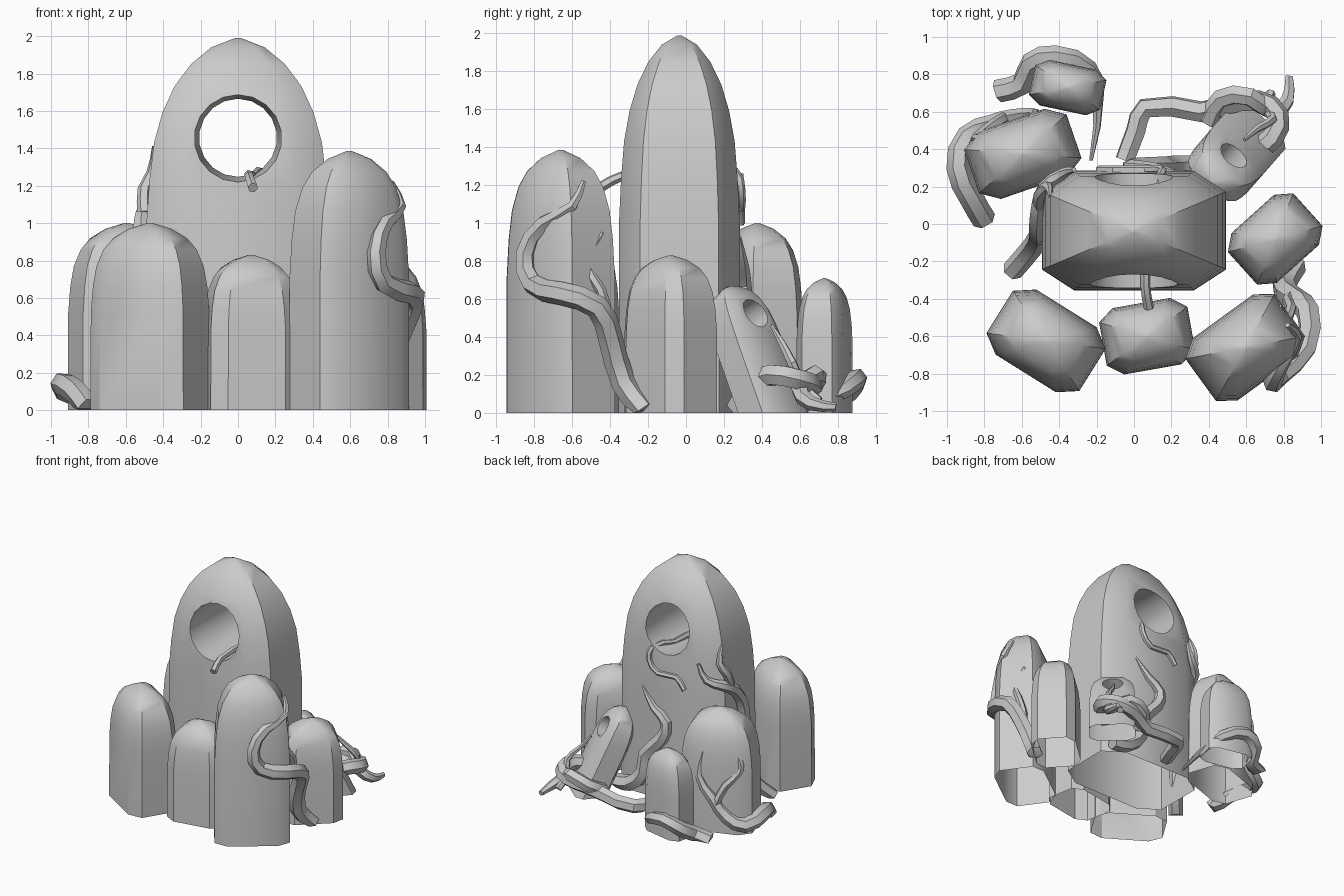
import bpy, bmesh, math
from mathutils import Matrix

if "Cube" in bpy.data.objects:
    bpy.data.objects.remove(bpy.data.objects["Cube"])

# height fraction, width fraction
TALL = [(0, 1), (.5, .995), (.62, .96), (.72, .91), (.8, .82), (.87, .69), (.93, .51), (.975, .29), (1, .03)]
BLUNT = [(0, 1), (.52, .995), (.66, .96), (.77, .9), (.86, .78), (.92, .62), (.97, .36), (1, .05)]


def select_only(ob):
    bpy.ops.object.select_all(action='DESELECT')
    ob.select_set(True)
    bpy.context.view_layer.objects.active = ob


def smooth(ob, angle=35):
    select_only(ob)
    bpy.ops.object.shade_smooth_by_angle(angle=math.radians(angle))


def stone(name, x, y, w, d, h, rot=0, profile=BLUNT, lean=0, hole=None, c=.65):
    """Eight-sided hollow standing stone, domed top, open base, optional lean and round hole."""
    a, b = w / 2, d / 2
    plan = [(c, -1), (1, -c), (1, c), (c, 1), (-c, 1), (-1, c), (-1, -c), (-c, -1)]
    bm = bmesh.new()
    rings = []
    for t, s in profile:
        z = t * h if t or not lean else -.2
        rings.append([bm.verts.new((px * a * s, py * b * s, z)) for px, py in plan])
    bm.faces.new(rings[0][::-1])
    bm.faces.new(rings[-1])
    for lo, hi in zip(rings, rings[1:]):
        for i in range(8):
            j = (i + 1) % 8
            bm.faces.new((lo[i], lo[j], hi[j], hi[i]))
    me = bpy.data.meshes.new(name)
    bm.to_mesh(me)
    bm.free()
    ob = bpy.data.objects.new(name, me)
    bpy.context.collection.objects.link(ob)

    # round window cut through the stone, slightly narrower at the back
    if hole:
        z, r, taper = hole
        bpy.ops.mesh.primitive_cone_add(vertices=18, radius1=r - taper, radius2=r + taper, depth=2,
                                        location=(0, 0, z), rotation=(math.pi / 2, 0, 0))
        cutter = bpy.context.object
        cutter.hide_render = True
        select_only(ob)
        mod = ob.modifiers.new("hole", 'BOOLEAN')
        mod.operation = 'DIFFERENCE'
        mod.object = cutter
        bpy.ops.object.modifier_apply(modifier=mod.name)
        bpy.data.objects.remove(cutter)

    # placement, ground trim for leaning stones, open base
    me.transform(Matrix.Translation((x, y, 0)) @ Matrix.Rotation(math.radians(rot), 4, 'Z')
                 @ Matrix.Rotation(math.radians(lean), 4, 'X'))
    bm = bmesh.new()
    bm.from_mesh(me)
    if lean:
        bmesh.ops.bisect_plane(bm, geom=bm.verts[:] + bm.edges[:] + bm.faces[:],
                               plane_co=(0, 0, 0), plane_no=(0, 0, 1), clear_inner=True)
    base = [f for f in bm.faces if all(v.co.z < .001 for v in f.verts)]
    bmesh.ops.delete(bm, geom=base, context='FACES_ONLY')
    bm.to_mesh(me)
    bm.free()
    smooth(ob)


def vine(name, pts, r0, r1=.01):
    """Tapered faceted tube along a path, thick root to thin tip."""
    cu = bpy.data.curves.new(name, 'CURVE')
    cu.dimensions = '3D'
    cu.bevel_depth = 1
    cu.bevel_resolution = 1
    cu.use_fill_caps = True
    cu.resolution_u = 2
    sp = cu.splines.new('BEZIER')
    sp.bezier_points.add(len(pts) - 1)
    for i, (bp, p) in enumerate(zip(sp.bezier_points, pts)):
        bp.co = p
        bp.handle_left_type = bp.handle_right_type = 'AUTO'
        f = i / (len(pts) - 1)
        bp.radius = r0 + (r1 - r0) * f ** 3
    ob = bpy.data.objects.new(name, cu)
    bpy.context.collection.objects.link(ob)
    select_only(ob)
    bpy.ops.object.convert(target='MESH')
    ob = bpy.context.object
    for v in ob.data.vertices:
        v.co.z = max(v.co.z, 0)
    smooth(ob)


# stones
stone("main_stone", 0, -.035, .985, .64, 1.99, profile=TALL, hole=(1.455, .221, .045))
stone("front_left_stone", -.47, -.625, .585, .41, 1.0, -32)
stone("front_centre_stone", .07, -.6, .48, .36, .83, 10)
stone("front_right_stone", .595, -.66, .59, .41, 1.385, 36, c=.68)
stone("right_stone", .755, -.08, .47, .36, .83, 42)
stone("back_left_stone", -.595, .375, .58, .38, 1.0, 19)
stone("small_back_stone", -.355, .73, .39, .25, .71, -12)
stone("leaning_stone", .615, .46, .37, .24, .735, -41, lean=25, hole=(.53, .085, .01))

# vine climbing the front right stone
vine("front_right_vine", [(.86, -.22, .01), (.8, -.33, .16), (.86, -.4, .4), (.93, -.47, .56), (.92, -.66, .63),
                          (.78, -.81, .68), (.74, -.85, .84), (.79, -.75, 1.0), (.87, -.6, 1.09),
                          (.82, -.54, 1.22)], .066, .014)
vine("front_right_tendril", [(.85, -.37, .36), (.82, -.41, .5), (.84, -.45, .65), (.81, -.52, .78),
                             (.8, -.49, .86), (.78, -.44, .95)], .03)

# vines on the back and left of the main stone
vine("main_back_vine", [(.46, .28, .04), (.32, .3, .07), (.19, .3, .2), (.17, .3, .36), (.02, .3, .53),
                        (-.02, .3, .68), (.1, .3, .78), (.22, .28, .93)], .066)
vine("main_left_vine", [(-.65, -.25, .01), (-.54, -.12, .18), (-.51, -.06, .5), (-.51, -.05, .8), (-.51, .06, 1.0),
                        (-.48, .19, 1.08), (-.38, .27, 1.13), (-.32, .29, 1.26)], .058, .014)
vine("main_left_tendril", [(-.5, .1, 1.05), (-.5, .16, 1.18), (-.46, .2, 1.27), (-.45, .15, 1.41)], .038)
vine("window_vine", [(-.19, .29, 1.0), (-.11, .29, 1.09), (.06, .29, 1.08), (.15, .29, 1.18), (.14, .26, 1.27),
                     (.08, .05, 1.25), (.06, -.33, 1.25), (.08, -.45, 1.19)], .022, .028)

# vine on the back left stone
vine("back_left_vine", [(-.8, .02, .01), (-.87, .14, .1), (-.94, .3, .14), (-.89, .47, .09), (-.76, .53, .15),
                        (-.65, .57, .3), (-.53, .59, .48), (-.56, .57, .68)], .065)
vine("back_left_tendril", [(-.68, .57, .25), (-.75, .53, .42), (-.84, .46, .54), (-.84, .46, .63),
                           (-.78, .46, .74)], .034)

# ground roots around the small back stone and the leaning stone
vine("small_stone_root", [(-.73, .71, .01), (-.6, .75, .05), (-.55, .86, .12), (-.42, .9, .18),
                          (-.24, .83, .12), (-.19, .7, .07), (-.23, .34, .02)], .062)
vine("ground_root", [(.6, .36, .16), (.74, .46, .2), (.77, .58, .18), (.66, .66, .15), (.5, .64, .12), (.36, .6, .07),
                     (.06, .62, .06), (.01, .5, .05), (-.05, .34, .05)], .06, .055)
vine("leaning_wrap", [(.4, .55, .08), (.47, .67, .15), (.62, .68, .2), (.74, .6, .12), (.82, .66, .05),
                      (.83, .79, .03)], .056, .022)
vine("leaning_tendril", [(.73, .7, .06), (.71, .62, .14), (.74, .56, .26), (.66, .51, .36), (.59, .45, .46)], .028)
